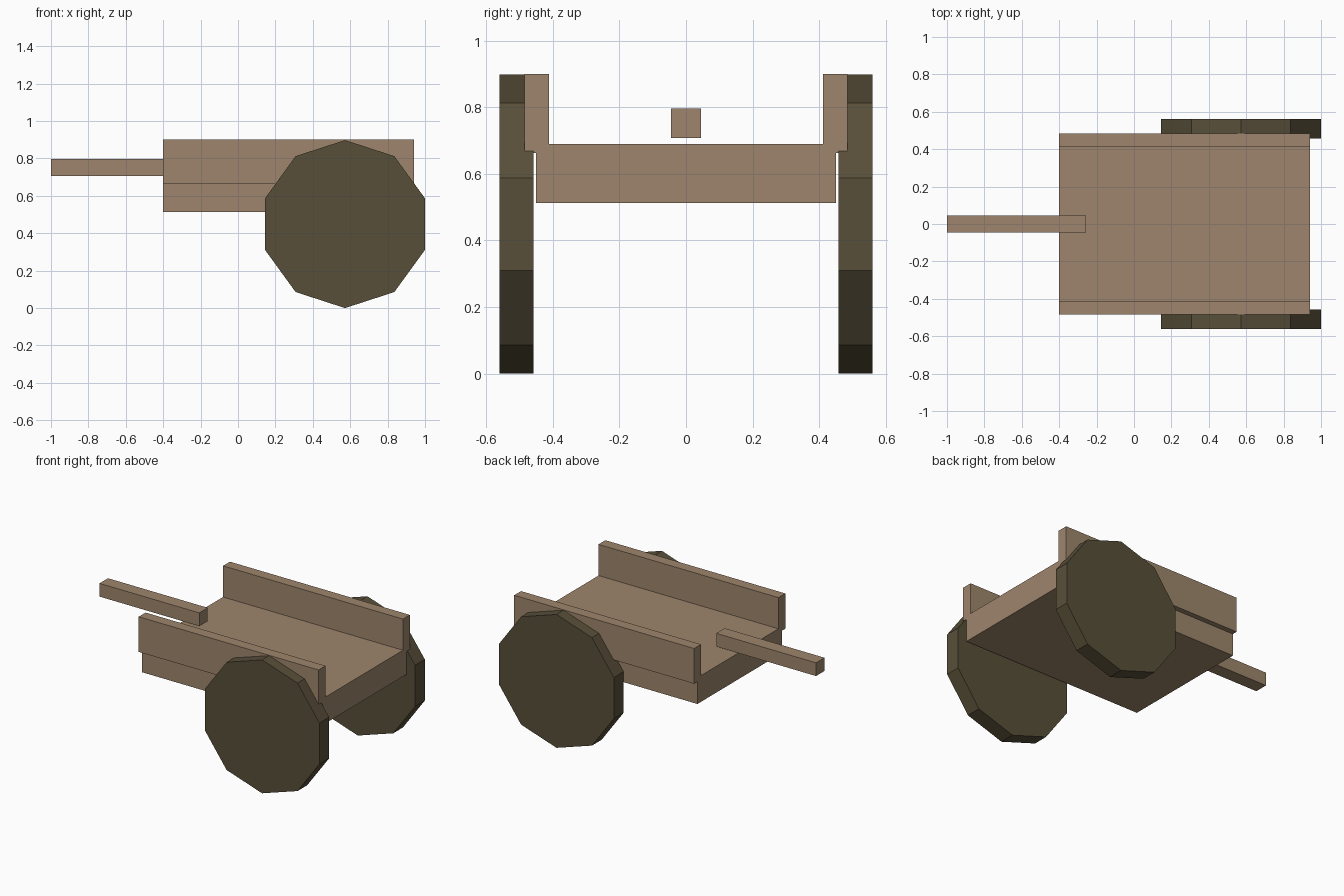
import bpy
import math

cube = bpy.data.objects.get("Cube")
if cube:
    bpy.data.objects.remove(cube, do_unlink=True)


def make_material(name, rgb):
    mat = bpy.data.materials.new(name)
    mat.use_nodes = True
    color = (*rgb, 1.0)
    mat.diffuse_color = color
    mat.node_tree.nodes["Principled BSDF"].inputs["Base Color"].default_value = color
    return mat


def finish(name, mat):
    obj = bpy.context.object
    obj.name = obj.data.name = name
    bpy.ops.object.transform_apply(location=False, rotation=True, scale=True)
    obj.data.materials.append(mat)
    return obj


def box(name, x, y, z, mat):
    """Box spanning the (min, max) pairs along each axis."""
    spans = (x, y, z)
    bpy.ops.mesh.primitive_cube_add(size=1, location=[(a + b) / 2 for a, b in spans])
    bpy.context.object.scale = [b - a for a, b in spans]
    return finish(name, mat)


def wheel(name, y, mat):
    """Ten-sided solid wheel standing on one corner."""
    bpy.ops.mesh.primitive_cylinder_add(
        vertices=10, radius=0.449, depth=0.103,
        location=(0.572, y, 0.449), rotation=(math.pi / 2, 0, 0))
    return finish(name, mat)


light_wood = make_material("light_wood", (0.34, 0.235, 0.15))
dark_wood = make_material("dark_wood", (0.098, 0.078, 0.042))

# Cart bed and draw pole
box("cart_bed", (-0.4, 0.94), (-0.45, 0.45), (0.513, 0.69), light_wood)
box("draw_pole", (-1.0, -0.257), (-0.045, 0.045), (0.707, 0.796), light_wood)

# Side boards and wheels on both sides
for side, s in (("front", -1), ("back", 1)):
    box(side + "_side_board", (-0.4, 0.94), sorted((s * 0.412, s * 0.485)),
        (0.663, 0.9), light_wood)
    wheel(side + "_wheel", s * 0.509, dark_wood)
